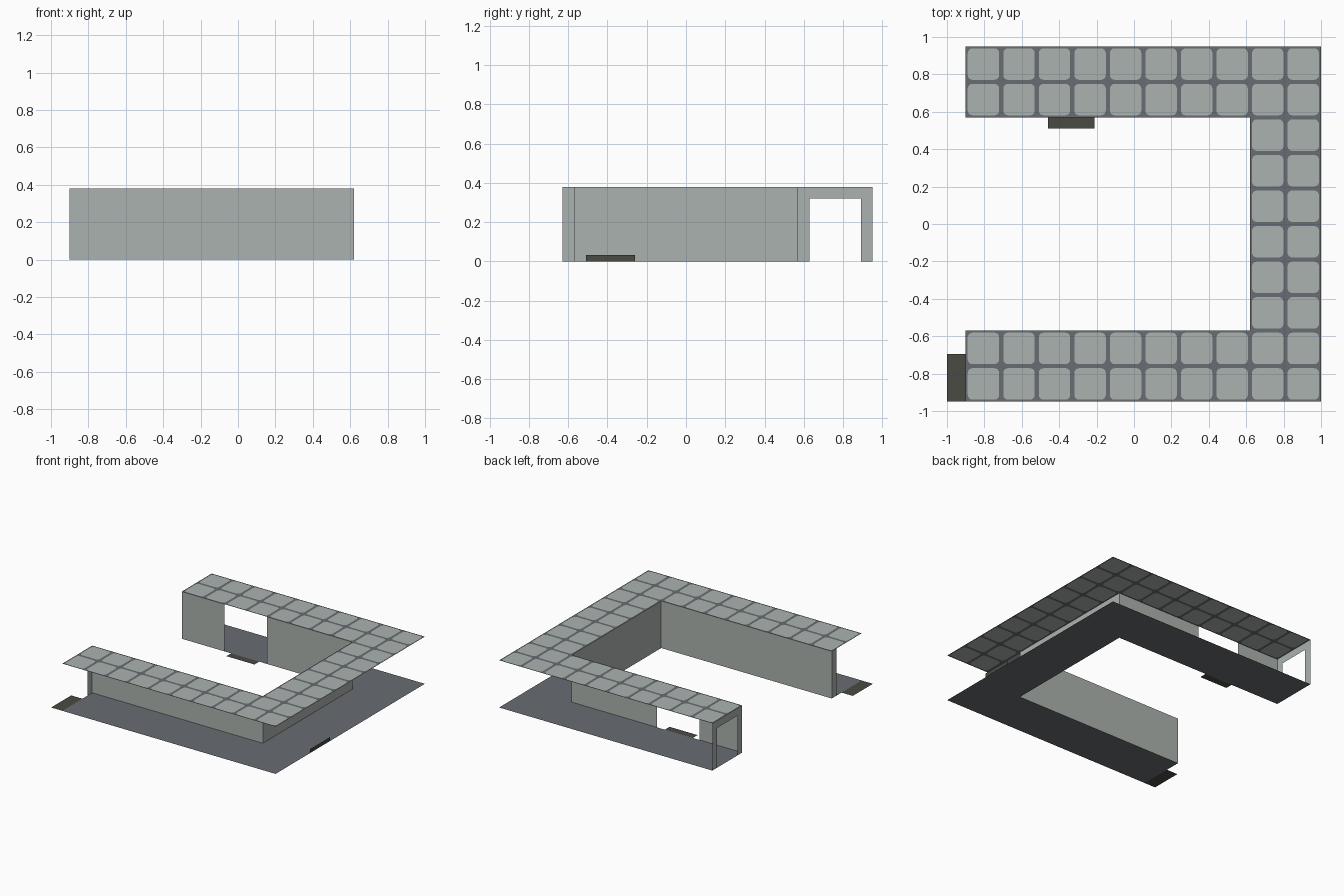
import bpy, bmesh, math

if "Cube" in bpy.data.objects:
    bpy.data.objects.remove(bpy.data.objects["Cube"])

TILE = 0.19          # one grid tile
X0, X1, Y = -0.9, 1.0, 0.95
XI, YI, H = 0.62, 0.57, 0.38   # inner wall lines and ceiling height


def material(name, rgb):
    m = bpy.data.materials.new(name)
    m.diffuse_color = (*rgb, 1)
    m.use_nodes = True
    m.node_tree.nodes["Principled BSDF"].inputs["Base Color"].default_value = m.diffuse_color
    return m


PALE = material("pale_grey_panel", (0.41, 0.45, 0.43))
SLATE = material("slate_grey", (0.14, 0.155, 0.17))
DARK = material("dark_sill", (0.069, 0.069, 0.058))


def sheet(name, polys, *mats):
    """Object made of flat polygons; each entry is (points, material index)."""
    bm = bmesh.new()
    for pts, mi in polys:
        bm.faces.new([bm.verts.new(p) for p in pts]).material_index = mi
    bmesh.ops.remove_doubles(bm, verts=bm.verts, dist=1e-5)
    me = bpy.data.meshes.new(name)
    bm.to_mesh(me)
    bm.free()
    for m in mats:
        me.materials.append(m)
    ob = bpy.data.objects.new(name, me)
    bpy.context.collection.objects.link(ob)
    return ob


def rect_z(xa, xb, ya, yb, z=0):
    return [(xa, ya, z), (xb, ya, z), (xb, yb, z), (xa, yb, z)]


def rect_y(xa, xb, y, za=0, zb=H):
    return [(xa, y, za), (xb, y, za), (xb, y, zb), (xa, y, zb)]


def rect_x(x, ya, yb, za=0, zb=H):
    return [(x, ya, za), (x, yb, za), (x, yb, zb), (x, ya, zb)]


def tile(cx, cy, z, half, inner=0.084, r=0.025, n=4):
    """Rounded pale tile surrounded by a slate joint, filling one grid cell."""
    signs = [(1, 1), (-1, 1), (-1, -1), (1, -1)]
    corners = [(cx + sx * half, cy + sy * half, z) for sx, sy in signs]
    arcs = []
    for k, (sx, sy) in enumerate(signs):
        ox, oy = cx + sx * (inner - r), cy + sy * (inner - r)
        angs = [math.pi / 2 * (k + i / n) for i in range(n + 1)]
        arcs.append([(ox + r * math.cos(a), oy + r * math.sin(a), z) for a in angs])
    polys = [([p for arc in arcs for p in arc], 0)]
    for k in range(4):
        for a, b in zip(arcs[k], arcs[k][1:]):
            polys.append(([corners[k], b, a], 1))
        j = (k + 1) % 4
        polys.append(([corners[k], corners[j], arcs[j][0], arcs[k][-1]], 1))
    return polys


# floor: plain U-shaped sheet
sheet("floor", [(rect_z(X0, XI, -Y, -YI), 0), (rect_z(X0, XI, YI, Y), 0),
                (rect_z(XI, X1, -Y, Y), 0)], SLATE)

# ceiling: tiles two deep along three sides
cells = []
for i in range(10):
    for j in range(10):
        if j < 2 or j > 7 or i > 7:
            cells += tile(X0 + (i + 0.5) * TILE, -Y + (j + 0.5) * TILE, H, TILE / 2)
sheet("tiled_ceiling", cells, PALE, SLATE)

# courtyard walls, the rear one with a full-height gap
sheet("front_inner_wall", [(rect_y(X0, XI, -YI), 0)], PALE)
sheet("side_inner_wall", [(rect_x(XI, -YI, YI), 0)], PALE)
sheet("rear_inner_wall", [(rect_y(X0, -0.52, YI), 0), (rect_y(-0.14, XI, YI), 0)], PALE)

# doorway frame closing the rear arm, single jamb on the front arm
sheet("rear_doorway_frame", [(rect_x(X0, YI, 0.63), 0), (rect_x(X0, 0.89, Y), 0),
                             (rect_x(X0, 0.63, 0.89, 0.32, H), 0)], PALE)
sheet("front_doorway_jamb", [(rect_x(X0, -0.63, -YI), 0)], PALE)

# dark sills at the openings
sheet("front_arm_sill", [(rect_z(-1.0, X0, -Y, -0.695), 0)], DARK)
sheet("courtyard_sill", [(rect_z(-0.46, -0.21, 0.51, YI), 0)], DARK)
sheet("side_kick_plate", [(rect_x(X1, -0.51, -0.26, 0, 0.032), 0)], DARK)
